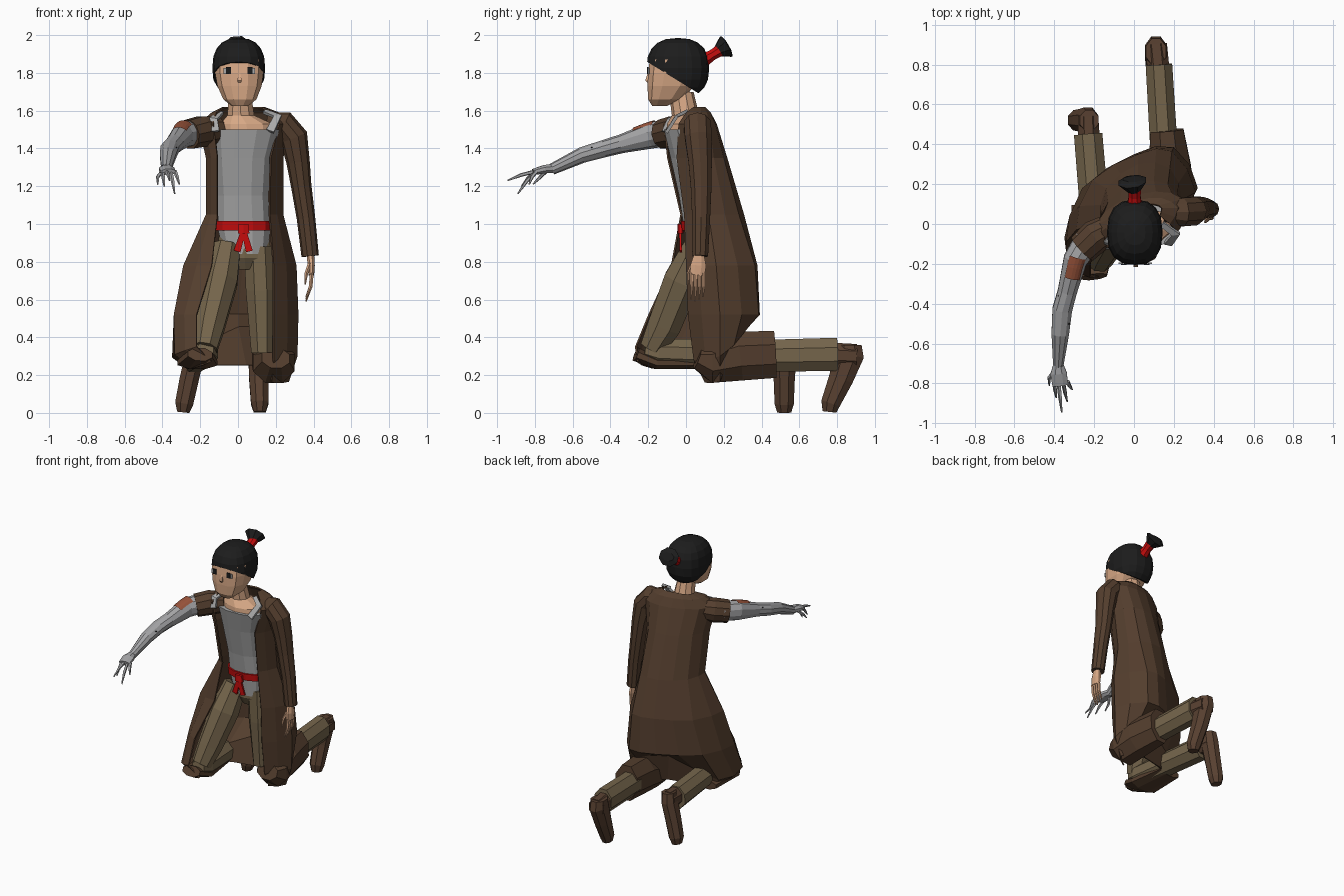
import bpy, bmesh, math
from mathutils import Vector


def colour(name, r, g, b):
    m = bpy.data.materials.new(name)
    m.diffuse_color = (r, g, b, 1)
    return m


COAT = colour("coat brown", 0.088, 0.048, 0.027)
BOOT = colour("boot brown", 0.10, 0.053, 0.031)
PANTS = colour("trouser olive", 0.18, 0.132, 0.072)
GREY = colour("shirt grey", 0.40, 0.40, 0.40)
METAL = colour("arm grey", 0.37, 0.37, 0.38)
SKIN = colour("skin", 0.68, 0.39, 0.235)
HAIR = colour("hair black", 0.012, 0.012, 0.012)
RED = colour("red cloth", 0.58, 0.004, 0.004)
RUST = colour("rust patch", 0.31, 0.085, 0.042)

X, Y, Z = Vector((1, 0, 0)), Vector((0, 1, 0)), Vector((0, 0, 1))


def finish(name, bm, mat):
    bmesh.ops.recalc_face_normals(bm, faces=bm.faces)
    me = bpy.data.meshes.new(name)
    bm.to_mesh(me)
    bm.free()
    me.materials.append(mat)
    ob = bpy.data.objects.new(name, me)
    bpy.context.collection.objects.link(ob)
    return ob


def skin_rows(bm, rows, closed):
    vs = [[bm.verts.new(p) for p in r] for r in rows]
    n = len(rows[0])
    for a, b in zip(vs, vs[1:]):
        for i in range(n if closed else n - 1):
            j = (i + 1) % n
            bm.faces.new((a[i], a[j], b[j], b[i]))
    return vs


def tube(name, pts, mat, n=8, ref=X, arc=None):
    """Loft ellipses (x, y, z, radius along ref, other radius) along a path."""
    c = [Vector(p[:3]) for p in pts]
    rows = []
    for i, p in enumerate(pts):
        t = (c[min(i + 1, len(c) - 1)] - c[max(i - 1, 0)]).normalized()
        s = (ref - t * ref.dot(t)).normalized()
        u = t.cross(s)
        if arc:
            ang = [arc[0] + (arc[1] - arc[0]) * k / (n - 1) for k in range(n)]
        else:
            ang = [2 * math.pi * (k + 0.5) / n for k in range(n)]
        rows.append([c[i] + s * p[3] * math.cos(a) + u * p[4] * math.sin(a) for a in ang])
    bm = bmesh.new()
    vs = skin_rows(bm, rows, not arc)
    if not arc:
        bm.faces.new(vs[0])
        bm.faces.new(vs[-1])
    return finish(name, bm, mat)


def stack(name, secs, mat, n=10, power=1.0):
    """Loft level sections (z, x min, x max, y front, y back); low power is squarer."""
    def q(v):
        return math.copysign(abs(v) ** power, v)
    ang = [2 * math.pi * (k + .5) / n for k in range(n)]
    rows = [[((a + b) / 2 + (b - a) / 2 * q(math.cos(w)),
              (f + k) / 2 + (k - f) / 2 * q(math.sin(w)), z) for w in ang]
            for z, a, b, f, k in secs]
    bm = bmesh.new()
    vs = skin_rows(bm, rows, True)
    bm.faces.new(vs[0])
    bm.faces.new(vs[-1])
    return finish(name, bm, mat)


def plate(name, x, y, z, w, h, mat, d=0.008):
    bm = bmesh.new()
    bmesh.ops.create_cube(bm, size=1)
    bmesh.ops.scale(bm, vec=(w, d, h), verts=bm.verts)
    bmesh.ops.translate(bm, vec=(x, y, z), verts=bm.verts)
    return finish(name, bm, mat)


def smooth_row(p, steps=2):
    """Catmull-Rom resampling of one coat section."""
    p = [Vector(q) for q in p]
    out = []
    for i in range(len(p) - 1):
        a, b, c, d = p[max(i - 1, 0)], p[i], p[i + 1], p[min(i + 2, len(p) - 1)]
        for k in range(steps):
            t = k / steps
            out.append(0.5 * (2 * b + (c - a) * t + (2 * a - 5 * b + 4 * c - d) * t ** 2
                              + (3 * b - a - 3 * c + d) * t ** 3))
    return out + [p[-1]]


# Head, neck and face
stack("head", [(1.625, -.035, .055, -.18, -.10), (1.66, -.08, .10, -.203, -.02),
               (1.73, -.112, .128, -.207, .05), (1.80, -.125, .138, -.205, .08),
               (1.87, -.125, .137, -.195, .08), (1.93, -.09, .10, -.15, .05)], SKIN, 12, .75)
stack("neck", [(1.47, -.10, .20, -.105, .07), (1.53, -.10, .19, -.10, .08),
               (1.575, -.06, .09, -.075, .07), (1.70, -.05, .07, -.09, .04)], SKIN)
for x, side in ((-.055, -1), (.068, 1)):
    plate("eye_white", x + side * .012, -.197, 1.81, .022, .03, GREY)
    plate("eye", x - side * .004, -.2015, 1.812, .026, .036, HAIR)
tube("nose", [(.008, -.20, 1.80, .006, .003), (.008, -.208, 1.76, .016, .010),
              (.008, -.203, 1.75, .01, .005)], SKIN, 4)

# Hair cap cut along a sloping hairline, with tied tail
bm = bmesh.new()
bmesh.ops.create_uvsphere(bm, u_segments=16, v_segments=10, radius=1)
for v in bm.verts:
    v.co = [math.copysign(abs(q) ** .82, q) for q in v.co]
    v.co = Vector((.004 + v.co.x * .140, -.043 + v.co.y * .166, 1.825 + v.co.z * .16))
bmesh.ops.bisect_plane(bm, geom=bm.verts[:] + bm.edges[:] + bm.faces[:], clear_inner=True,
                       plane_co=(0, -.2, 1.855), plane_no=(0, .52, .85))
bmesh.ops.holes_fill(bm, edges=[e for e in bm.edges if e.is_boundary])
finish("hair", bm, HAIR)
tube("hair_tie", [(.003, .09, 1.865, .04, .04), (.003, .14, 1.895, .032, .03),
                  (.003, .178, 1.918, .036, .034)], RED)
tube("hair_tail", [(.003, .158, 1.908, .025, .025), (-.008, .213, 1.94, .075, .066),
                   (-.008, .225, 1.947, .05, .03)], HAIR, 8)

# Shirt and belt
stack("shirt", [(.84, -.08, .16, .0, .22), (.97, -.11, .175, -.012, .2),
                (1.15, -.11, .165, -.04, .19), (1.35, -.125, .18, -.085, .15),
                (1.50, -.14, .225, -.12, .10)], GREY, 12, .85)
for a, b, c in (((.17, -.10, 1.49), (.21, -.05, 1.57), (.14, .0, 1.595)),
                ((-.12, -.12, 1.49), (-.13, -.09, 1.555), (-.09, -.02, 1.59))):
    tube("shirt_collar", [(*a, .03, .012), (*b, .03, .012), (*c, .02, .012)], GREY, 4)
stack("belt", [(.965, -.12, .183, -.024, .2), (1.015, -.12, .183, -.03, .2)], RED, 12, .85)
tube("belt_knot", [(.03, -.03, 1.0, .03, .016), (.03, -.03, .95, .035, .016)], RED, 6)
for x in (-.005, .06):
    tube("belt_tail", [(.03, -.03, .97, .018, .01), (x, -.028, .855, .026, .008)], RED, 4)

# Trousers: hips, thighs, shins
stack("hips", [(.76, -.02, .10, .03, .2), (.82, -.12, .19, .0, .23), (.93, -.11, .17, .0, .2)], PANTS)
tube("right_thigh", [(-.06, .06, .88, .08, .08), (-.095, -.02, .70, .10, .105),
                     (-.15, -.115, .46, .085, .095), (-.175, -.18, .34, .07, .07)], PANTS)
tube("right_shin", [(-.175, -.22, .33, .05, .045), (-.18, -.15, .32, .08, .08),
                    (-.23, .45, .30, .077, .09)], PANTS, 8)
tube("left_thigh", [(.11, .10, .88, .085, .09), (.12, .10, .65, .085, .09),
                    (.13, .11, .32, .065, .08)], PANTS)
tube("left_shin", [(.145, .10, .29, .06, .07), (.155, .3, .30, .075, .09),
                   (.125, .80, .31, .072, .095)], PANTS, 8)

# Boots
tube("left_boot", [(.11, .865, .36, .055, .07), (.11, .865, .31, .06, .085),
                   (.11, .82, .18, .055, .07), (.115, .765, .05, .05, .055),
                   (.115, .76, .005, .035, .04)], BOOT)
tube("left_boot_shaft", [(.128, .72, .31, .06, .07), (.11, .90, .30, .06, .07)], BOOT)
tube("right_boot", [(-.225, .52, .37, .05, .055), (-.23, .52, .30, .055, .07),
                    (-.26, .52, .17, .055, .06), (-.285, .52, .05, .052, .055),
                    (-.29, .52, .003, .035, .04)], BOOT)
tube("right_boot_shaft", [(-.225, .40, .31, .06, .07), (-.23, .54, .31, .055, .07)], BOOT)

# Long open coat: sections run from the right front edge round the back to the left one
sections = [
    (1.62, [(-.075, .0), (-.08, .02), (-.06, .07), (.02, .09), (.10, .10), (.14, .08), (.13, .04)]),
    (1.59, [(-.115, -.06), (-.14, -.02), (-.10, .07), (.02, .12), (.14, .13), (.22, .08), (.18, .0)]),
    (1.53, [(-.13, -.12), (-.21, -.07), (-.15, .06), (.02, .15), (.19, .155), (.28, .08), (.22, -.04)]),
    (1.35, [(-.11, -.10), (-.17, -.04), (-.13, .11), (.02, .21), (.17, .20), (.24, .08), (.175, -.05)]),
    (1.05, [(-.11, -.03), (-.17, .02), (-.14, .18), (.02, .30), (.18, .28), (.24, .12), (.17, -.01)]),
    (.78, [(-.14, -.08), (-.29, -.03), (-.21, .22), (.02, .35), (.19, .365), (.31, .16), (.19, .0)]),
    (.52, [(-.22, -.20), (-.34, -.09), (-.26, .18), (.0, .35), (.20, .385), (.32, .18), (.19, .01)]),
]
rows = [smooth_row([(x, y, z) for x, y in s]) for z, s in sections]
rows.append(smooth_row([(-.22, -.27, .35), (-.335, -.19, .31), (-.31, .06, .30), (.0, .20, .45),
                        (.2, .30, .42), (.315, .18, .30), (.19, .04, .28)]))
rows.append(smooth_row([(-.14, -.26, .27), (-.24, -.18, .235), (-.27, .06, .25), (.04, .16, .25),
                        (.12, .2, .24), (.27, .18, .165), (.18, .10, .16)]))
bm = bmesh.new()
skin_rows(bm, rows, False)
coat = finish("coat", bm, COAT)
mod = coat.modifiers.new("cloth", "SOLIDIFY")
mod.thickness = 0.01
# Coat cloth lying round the kneeling legs
tube("coat_left_wrap", [(.20, .06, .29, .08, .06), (.19, .13, .265, .12, .115),
                        (.18, .28, .30, .115, .14), (.165, .47, .31, .09, .135)], COAT, 8)
tube("coat_right_wrap", [(-.20, -.265, .31, .07, .04), (-.215, -.16, .265, .115, .035),
                         (-.23, .10, .265, .09, .035)], COAT, 8)

# Sleeves
tube("left_sleeve", [(.15, .06, 1.54, .05, .05), (.24, .06, 1.525, .075, .075),
                     (.295, .065, 1.46, .075, .075), (.318, .075, 1.33, .065, .062),
                     (.335, .08, 1.2, .058, .054), (.36, .08, 1.03, .05, .049),
                     (.382, .075, .83, .044, .046)], COAT, 10, Y)
tube("right_sleeve", [(-.10, -.01, 1.50, .07, .07), (-.19, -.06, 1.49, .085, .085),
                      (-.26, -.125, 1.475, .08, .08)], COAT, 10, Z)

# Artificial right arm with rust patch
arm = [(-.23, -.08, 1.485, .07, .07), (-.295, -.18, 1.47, .062, .07), (-.335, -.34, 1.425, .05, .05),
       (-.36, -.43, 1.40, .052, .046), (-.37, -.55, 1.365, .046, .042), (-.38, -.71, 1.29, .027, .03)]
tube("right_arm", arm, METAL, 10)
tube("arm_patch", [(-.285, -.155, 1.474, .068, .077), (-.30, -.205, 1.463, .065, .072),
                   (-.312, -.26, 1.447, .062, .067)],
     RUST, 6, X, (math.pi / 2 - .7, math.pi / 2 + .6))
for y in (-.36, -.5):
    plate("arm_joint", -.352, y, 1.445 + (y + .36) * .28, .06, .006, HAIR, .008)


# Hands: palm, then tapered bent fingers
def finger(name, base, mid, tip, mat, ref):
    tube(name, [(*base, .011, .011), (*mid, .01, .01), (*tip, .004, .004)], mat, 5, ref)


tube("right_palm", [(-.38, -.70, 1.295, .026, .026), (-.378, -.75, 1.29, .045, .024),
                    (-.37, -.81, 1.275, .042, .018)], METAL)
for i, (tx, ty, tz) in enumerate([(-.39, -.87, 1.20), (-.362, -.945, 1.23),
                                  (-.335, -.89, 1.16), (-.31, -.83, 1.21)]):
    bx = -.40 + .022 * i
    finger("right_finger", (bx, -.79, 1.28), ((bx + tx) / 2, (ty - .80) / 2, tz / 2 + .645), (tx, ty, tz), METAL, X)
finger("right_thumb", (-.40, -.74, 1.28), (-.425, -.77, 1.25), (-.425, -.81, 1.21), METAL, X)
tube("left_palm", [(.382, .07, .85, .026, .022), (.388, .065, .78, .045, .02),
                   (.388, .06, .73, .042, .016)], SKIN, 8, Y)
for i in range(4):
    y = .03 + .021 * i
    finger("left_finger", (.39, y, .74), (.385, y, .67), (.36, y - .003, .59 + .012 * abs(i - 1)), SKIN, Y)
finger("left_thumb", (.38, .035, .79), (.362, .015, .74), (.355, .01, .68), SKIN, Y)
